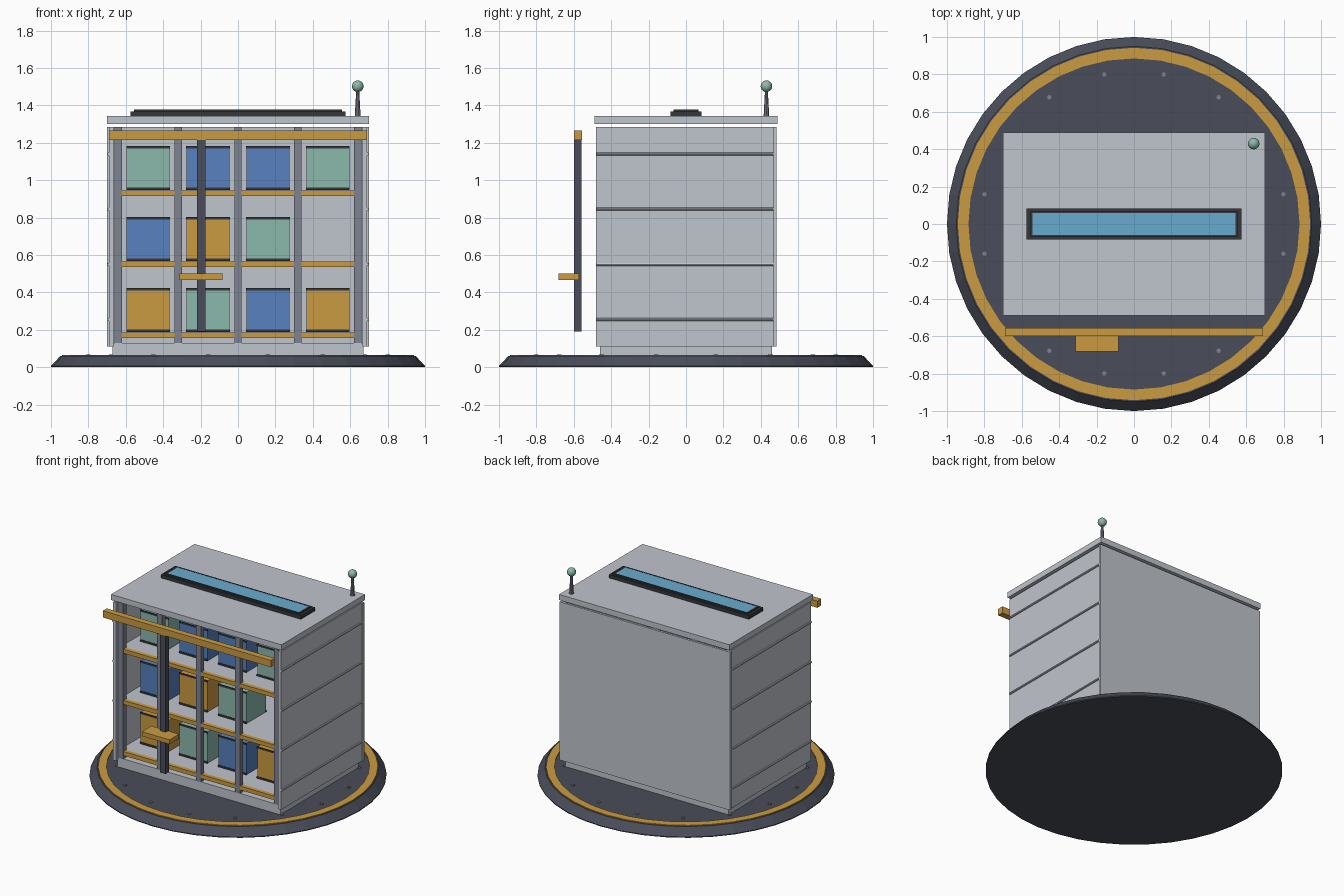
import bpy, bmesh, math

if "Cube" in bpy.data.objects:
    bpy.data.objects.remove(bpy.data.objects["Cube"])

def mat(name, rgb):
    m = bpy.data.materials.new(name)
    m.diffuse_color = (*rgb, 1)
    m.use_nodes = True
    m.node_tree.nodes["Principled BSDF"].inputs["Base Color"].default_value = m.diffuse_color
    return m

LIGHT = mat("light grey panel", (0.53, 0.56, 0.61))
DARK = mat("dark slate", (0.067, 0.075, 0.10))
BLACK = mat("charcoal trim", (0.035, 0.038, 0.046))
STEEL = mat("steel grey", (0.21, 0.23, 0.28))
AMBER = mat("amber", (0.60, 0.33, 0.055))
BLUE = mat("blue", (0.095, 0.22, 0.52))
GREEN = mat("sage green", (0.26, 0.48, 0.41))
GLASS = mat("sky glass", (0.14, 0.41, 0.62))

def finish(bm, name, material):
    bmesh.ops.recalc_face_normals(bm, faces=bm.faces)
    me = bpy.data.meshes.new(name)
    bm.to_mesh(me)
    bm.free()
    me.materials.append(material)
    ob = bpy.data.objects.new(name, me)
    bpy.context.collection.objects.link(ob)
    return ob

def box(name, x, y, z, material):
    """Box from (min, max) ranges on each axis."""
    bm = bmesh.new()
    bmesh.ops.create_cube(bm, size=1)
    for v in bm.verts:
        v.co = [(a + b) / 2 + c * (b - a) for (a, b), c in zip((x, y, z), v.co)]
    return finish(bm, name, material)

def lathe(name, profile, sides, material, loc=(0, 0, 0), closed=False, axis="z"):
    """Spin an (r, z) profile about z, or lay it along y."""
    bm = bmesh.new()
    rings = []
    for r, z in profile:
        ring = []
        for i in range(sides):
            a = 2 * math.pi * i / sides
            p = (r * math.cos(a), r * math.sin(a), z)
            if axis == "y":
                p = (p[0], p[2], p[1])
            ring.append(bm.verts.new([c + o for c, o in zip(p, loc)]))
        rings.append(ring)
    pairs = list(zip(rings, rings[1:])) + ([(rings[-1], rings[0])] if closed else [])
    for a, b in pairs:
        for i in range(sides):
            j = (i + 1) % sides
            bm.faces.new((a[i], a[j], b[j], b[i]))
    if not closed:
        bm.faces.new(rings[0])
        bm.faces.new(rings[-1])
    return finish(bm, name, material)

# Round base, painted ring and bolts
lathe("base_disc", [(1, 0), (1, 0.006), (0.95, 0.06)], 40, DARK)
lathe("base_ring", [(0.885, 0.055), (0.942, 0.055), (0.942, 0.066), (0.885, 0.066)],
      40, AMBER, closed=True)
for i in range(16):
    a = math.radians(11.25 + 22.5 * i)
    lathe("base_bolt", [(0.012, 0.055), (0.012, 0.068)], 8, STEEL,
          (0.815 * math.cos(a), 0.815 * math.sin(a), 0))

# Cabinet shell
box("plinth", (-0.67, 0.67), (-0.46, 0.46), (0.055, 0.13), LIGHT)
box("back_panel", (-0.70, 0.70), (0.468, 0.484), (0.11, 1.285), LIGHT)
for s in (-1, 1):
    box("side_wall", tuple(sorted((s * 0.665, s * 0.69))), (-0.48, 0.468), (0.11, 1.285), LIGHT)
    for z in (0.255, 0.55, 0.845, 1.14):
        lathe("side_rib", [(0.008, -0.478), (0.008, 0.468)], 8, LIGHT,
              (s * 0.692, 0, z), axis="y")
box("roof", (-0.70, 0.70), (-0.49, 0.49), (1.30, 1.342), LIGHT)

# Skylight: frame rim with recessed-looking pane
box("skylight_frame", (-0.575, 0.575), (-0.083, 0.083), (1.34, 1.368), BLACK)
for s in (-1, 1):
    box("skylight_rim_long", (-0.555, 0.555), tuple(sorted((s * 0.06, s * 0.068))), (1.36, 1.378), BLACK)
    box("skylight_rim_short", tuple(sorted((s * 0.542, s * 0.555))), (-0.068, 0.068), (1.36, 1.378), BLACK)
box("skylight_pane", (-0.542, 0.542), (-0.06, 0.06), (1.36, 1.376), GLASS)

# Antenna
lathe("antenna_rod", [(0.016, 1.335), (0.008, 1.48)], 10, STEEL, (0.64, 0.43, 0))
bm = bmesh.new()
bmesh.ops.create_uvsphere(bm, u_segments=16, v_segments=10, radius=0.031)
bmesh.ops.translate(bm, verts=bm.verts, vec=(0.64, 0.43, 1.502))
for f in bm.faces:
    f.smooth = True
finish(bm, "antenna_ball", GREEN)

# Rack: uprights, shelf beams and decks
for i in range(-2, 3):
    x = 0.32 * i
    box("rack_post", (x - 0.02, x + 0.02), (-0.465, -0.425), (0.13, 1.285), STEEL)
for z in (0.155, 0.535, 0.915):
    box("shelf_beam", (-0.622, 0.622), (-0.46, -0.43), (z, z + 0.03), AMBER)
    box("shelf_deck", (-0.66, 0.66), (-0.43, 0.46), (z + 0.012, z + 0.028), LIGHT)

# Storage bins, one colour per slot (None is an empty slot)
SLOTS = [(AMBER, GREEN, BLUE, AMBER), (BLUE, AMBER, GREEN, None), (GREEN, BLUE, BLUE, GREEN)]
for row, colours in enumerate(SLOTS):
    z = 0.188 + 0.38 * row
    for col, colour in enumerate(colours):
        if colour is None:
            continue
        x = -0.48 + 0.32 * col
        box("bin", (x - 0.115, x + 0.115), (-0.295, -0.065), (z, z + 0.232), colour)
        for y in (-0.295, -0.065):
            for t in (z, z + 0.222):
                box("bin_trim", (x - 0.117, x + 0.117), (y - 0.004, y + 0.004), (t, t + 0.013), BLACK)

# Picking gantry in front
box("gantry_rail", (-0.69, 0.69), (-0.60, -0.555), (1.215, 1.265), AMBER)
box("gantry_mast", (-0.22, -0.175), (-0.60, -0.558), (0.19, 1.215), DARK)
box("gantry_fork", (-0.312, -0.084), (-0.683, -0.572), (0.467, 0.50), AMBER)
